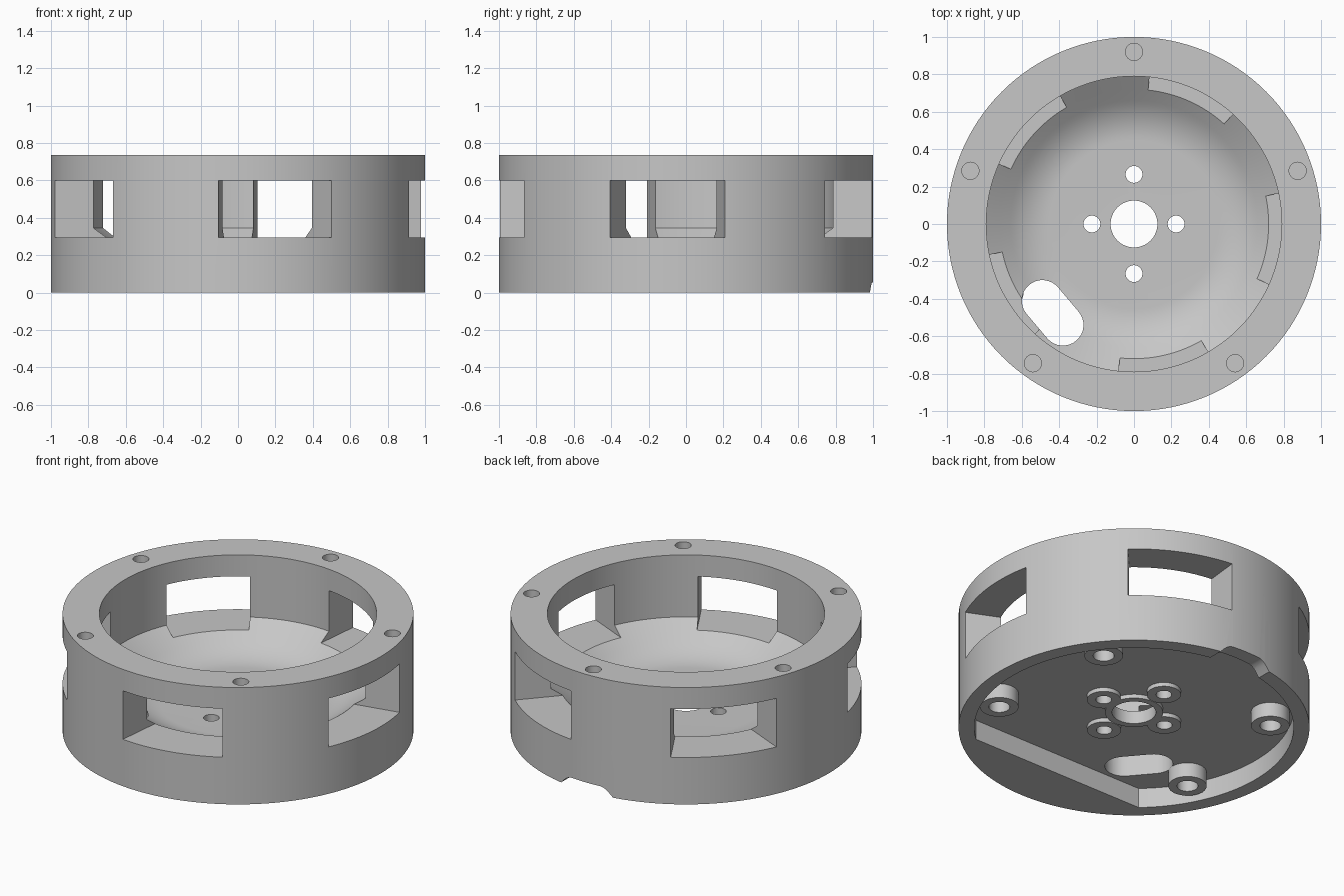
import bpy, bmesh, math
from math import cos, sin, radians, pi

if "Cube" in bpy.data.objects:
    bpy.data.objects.remove(bpy.data.objects["Cube"])

grey = bpy.data.materials.new("matte grey")
grey.diffuse_color = (0.57, 0.57, 0.57, 1)
grey.use_nodes = True
grey.node_tree.nodes["Principled BSDF"].inputs["Base Color"].default_value = grey.diffuse_color


def make_object(name, bm):
    bmesh.ops.recalc_face_normals(bm, faces=bm.faces[:])
    mesh = bpy.data.meshes.new(name)
    bm.to_mesh(mesh)
    bm.free()
    mesh.materials.append(grey)
    obj = bpy.data.objects.new(name, mesh)
    bpy.context.collection.objects.link(obj)
    return obj


def lathe(name, profile, segments, x=0, y=0):
    """Revolve a closed (radius, z) profile around a vertical axis."""
    bm = bmesh.new()
    rings = []
    for i in range(segments):
        a = 2 * pi * i / segments
        rings.append([bm.verts.new((x + r * cos(a), y + r * sin(a), z)) for r, z in profile])
    n = len(profile)
    for i in range(segments):
        p, q = rings[i], rings[(i + 1) % segments]
        for j in range(n):
            k = (j + 1) % n
            bm.faces.new((p[j], q[j], q[k], p[k]))
    return make_object(name, bm)


def prism(name, outline, z0, z1):
    """Extrude a flat (x, y) outline between two heights."""
    bm = bmesh.new()
    low = [bm.verts.new((x, y, z0)) for x, y in outline]
    high = [bm.verts.new((x, y, z1)) for x, y in outline]
    bm.faces.new(low)
    bm.faces.new(high)
    n = len(outline)
    for i in range(n):
        k = (i + 1) % n
        bm.faces.new((low[i], low[k], high[k], high[i]))
    return make_object(name, bm)


def arc(r, start, end, steps, x=0, y=0):
    return [(x + r * cos(radians(start + (end - start) * i / steps)),
             y + r * sin(radians(start + (end - start) * i / steps))) for i in range(steps + 1)]


def circle(r, x, y, steps=32):
    return arc(r, 0, 360, steps, x, y)[:-1]


def cut(target, cutter):
    cutter.hide_render = True
    mod = target.modifiers.new("cut", 'BOOLEAN')
    mod.operation = 'DIFFERENCE'
    mod.solver = 'EXACT'
    mod.object = cutter
    bpy.context.view_layer.objects.active = target
    bpy.ops.object.modifier_apply(modifier=mod.name)
    bpy.data.objects.remove(cutter)


def smooth(obj):
    bpy.ops.object.select_all(action='DESELECT')
    obj.select_set(True)
    bpy.context.view_layer.objects.active = obj
    bpy.ops.object.shade_smooth_by_angle(angle=radians(25))


FLOOR_TOP, FLOOR_LOW = 0.18, 0.125

# Housing: outer drum with a dished inner floor and a central bore
dish = [(0.79, 0.345), (0.72, 0.295)]
# rounded blend from the sloping side into the flat floor
for i in range(11):
    t = i / 10
    r = (1 - t) ** 2 * 0.66 + 2 * t * (1 - t) * 0.56 + t * t * 0.45
    z = (1 - t) ** 2 * 0.252 + 2 * t * (1 - t) * FLOOR_TOP + t * t * FLOOR_TOP
    dish.append((r, z))
housing = lathe("housing", [(0.125, 0), (1, 0), (1, 0.735), (0.79, 0.735)]
                + dish + [(0.125, FLOOR_TOP)], 128)

# Underside recess: round with one straight side
half = math.degrees(math.acos(0.68 / 0.91))
cut(housing, prism("recess_cutter", arc(0.91, -90 + half, 270 - half, 96), -0.1, FLOOR_LOW))

# Five side windows with radial ends
for i in range(5):
    mid = -78 + 72 * i
    outline = arc(1.1, mid - 18, mid + 18, 12) + arc(0.6, mid + 18, mid - 18, 12)
    cut(housing, prism("window_cutter", outline, 0.295, 0.6))

# Five blind screw holes in the top rim
for i in range(5):
    a = radians(90 + 72 * i)
    cut(housing, prism("screw_cutter", circle(0.046, 0.92 * cos(a), 0.92 * sin(a)), 0.43, 0.8))

# Four mounting holes around the bore
mounts = [(0.225, 0), (-0.225, 0), (0, 0.265), (0, -0.265)]
for x, y in mounts:
    cut(housing, prism("mount_cutter", circle(0.045, x, y), 0, 0.25))

# Slanted cable slot through the floor
tilt = math.degrees(math.atan2(-0.13, 0.11))
slot = arc(0.11, tilt - 90, tilt + 90, 16, -0.38, -0.54) + arc(0.11, tilt + 90, tilt + 270, 16, -0.49, -0.41)
cut(housing, prism("slot_cutter", slot, 0, 0.5))

# Shallow rounded notch through the lower rim at the back
bm = bmesh.new()
section = [(-0.19, -0.05), (-0.18, 0)]
section += [(-0.18 + 0.08 * t, 0.055 * sin(t * pi / 2)) for t in (0.25, 0.5, 0.75, 1)]
section += [(-x, z) for x, z in reversed(section)]
near = [bm.verts.new((x, 0.8, z)) for x, z in section]
far = [bm.verts.new((x, 1.1, z)) for x, z in section]
bm.faces.new(near)
bm.faces.new(far)
for i in range(len(section)):
    k = (i + 1) % len(section)
    bm.faces.new((near[i], near[k], far[k], far[i]))
cut(housing, make_object("notch_cutter", bm))
smooth(housing)


# Hollow bosses under the floor
def boss(name, x, y, outer, inner, z):
    top = FLOOR_LOW + 0.005
    smooth(lathe(name, [(inner, z), (outer, z), (outer, top), (inner, top)], 32 if x or y else 128, x, y))


boss("bore_collar", 0, 0, 0.165, 0.125, 0.1)
for x, y in mounts:
    boss("mount_boss", x, y, 0.097, 0.045, 0.1)
for side in (-1, 1):
    boss("front_standoff", side * 0.70, -0.36, 0.11, 0.06, 0.035)
    boss("back_standoff", side * 0.62, 0.47, 0.11, 0.06, 0.035)
